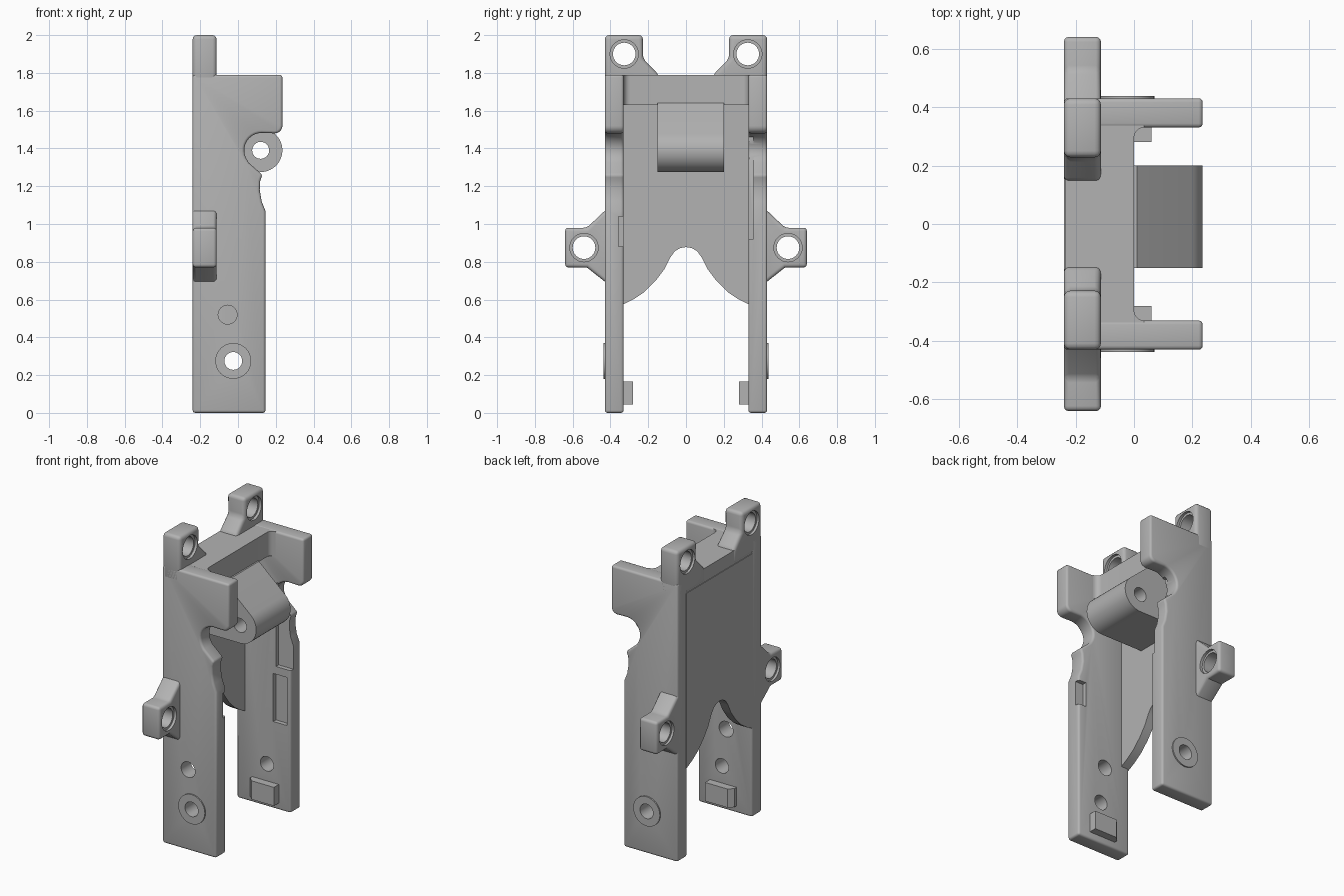
import bpy, bmesh, math
from mathutils import Vector

cube = bpy.data.objects.get("Cube")
if cube:
    bpy.data.objects.remove(cube, do_unlink=True)

grey = bpy.data.materials.new("plain grey")
grey.use_nodes = True
COLOUR = (0.45, 0.45, 0.45, 1)
grey.diffuse_color = COLOUR
grey.node_tree.nodes["Principled BSDF"].inputs["Base Color"].default_value = COLOUR

# Maps profile coordinates (u, v) and a depth d along the named axis to space
PLACE = {"x": lambda u, v, d: (d, u, v),
         "y": lambda u, v, d: (u, d, v),
         "z": lambda u, v, d: (u, v, d)}


def prism(name, points, axis, low, high, bevel=0):
    """Extrude a closed profile along an axis, optionally rounding its edges."""
    bm = bmesh.new()
    base = [bm.verts.new(PLACE[axis](u, v, low)) for u, v in points]
    face = bm.faces.new(base)
    moved = bmesh.ops.extrude_face_region(bm, geom=[face])["geom"]
    step = Vector(PLACE[axis](0, 0, high - low))
    bmesh.ops.translate(bm, vec=step, verts=[g for g in moved if isinstance(g, bmesh.types.BMVert)])
    bmesh.ops.recalc_face_normals(bm, faces=bm.faces)
    mesh = bpy.data.meshes.new(name)
    bm.to_mesh(mesh)
    bm.free()
    mesh.materials.append(grey)
    ob = bpy.data.objects.new(name, mesh)
    bpy.context.collection.objects.link(ob)
    if bevel:
        mod = ob.modifiers.new("round edges", "BEVEL")
        mod.width, mod.segments = bevel, 3
        mod.limit_method, mod.angle_limit = "ANGLE", math.radians(40)
    return ob


def arc(u, v, r, start=0, end=360, n=32):
    full = end - start == 360
    angles = [math.radians(start + (end - start) * i / n) for i in range(n if full else n + 1)]
    return [(u + r * math.cos(a), v + r * math.sin(a)) for a in angles]


def box(u0, v0, u1, v1):
    return [(u0, v0), (u1, v0), (u1, v1), (u0, v1)]


def finish(ob, cutters=()):
    """Apply the modifiers, cut the holes and shade."""
    for cutter in cutters:
        cutter.hide_render = True
        mod = ob.modifiers.new("cut", "BOOLEAN")
        mod.operation, mod.solver, mod.object = "DIFFERENCE", "EXACT", cutter
    bpy.ops.object.select_all(action="DESELECT")
    ob.select_set(True)
    bpy.context.view_layer.objects.active = ob
    for mod in list(ob.modifiers):
        bpy.ops.object.modifier_apply(modifier=mod.name)
    for cutter in cutters:
        bpy.data.objects.remove(cutter, do_unlink=True)
    bpy.ops.object.shade_smooth_by_angle(angle=math.radians(35))


BACK = -0.24
PIN = (-0.025, 0.275)

# Side plates with the forward arm, hinge notch and finger notch
side_profile = ([(BACK, 0), (0.145, 0), (0.145, 1.07), (0.125, 1.12), (0.115, 1.18),
                 (0.118, 1.23), (0.13, 1.26), (0.056, 1.325)]
                + arc(0.125, 1.39, 0.092, 205, 90, 10)
                + arc(0.195, 1.52, 0.04, 270, 360, 6)
                + [(0.235, 1.79), (BACK, 1.79)])
for side, label in ((-1, "front"), (1, "rear")):
    low, high = sorted((side * 0.33, side * 0.43))
    plate = prism(label + "_side_plate", side_profile, "y", low, high, 0.014)
    cutters = [prism("pin_cutter", arc(*PIN, 0.047), "y", low - 0.1, high + 0.1)]
    inner = sorted((side * 0.2, side * 0.358))
    if side < 0:
        cutters.append(prism("hole_cutter", arc(-0.055, 0.52, 0.05), "y", low - 0.1, high + 0.1))
        cutters.append(prism("notch_cutter", box(0.09, 0.88, 0.2, 1.04), "y", *inner))
    else:
        cutters.append(prism("pocket_cutter", box(0.02, 0.56, 0.12, 0.87), "y", *inner))
        cutters.append(prism("step_cutter", box(0.04, 0.92, 0.2, 1.46), "y", *inner))
    finish(plate, cutters)

    # Raised ring around the pin hole
    ring = prism(label + "_pin_ring", arc(*PIN, 0.095), "y", *sorted((side * 0.42, side * 0.438)))
    finish(ring, [prism("ring_cutter", arc(*PIN, 0.047), "y", *sorted((side * 0.4, side * 0.5)))])

    # Chamfered catch on the inside of the foot
    catch = [(-0.13, side * 0.34), (-0.13, side * 0.31), (-0.1, side * 0.28),
             (0.06, side * 0.28), (0.06, side * 0.34)]
    finish(prism(label + "_catch", catch, "z", 0.045, 0.165))

    # Upper and lower mounting ears, each with a countersunk hole
    ears = {
        "upper": ([(0.43, 1.7), (0.43, 2), (0.228, 2), (0.228, 1.875), (0.143, 1.79),
                   (0.143, 1.7)], (0.327, 1.9)),
        "lower": ([(0.4, 1.1), (0.43, 1.07), (0.525, 0.98), (0.64, 0.98), (0.64, 0.77),
                   (0.525, 0.77), (0.43, 0.695), (0.4, 0.67)], (0.54, 0.875)),
    }
    for level, (shape, (y, z)) in ears.items():
        ear = prism(f"{label}_{level}_ear", [(side * u, v) for u, v in shape], "x",
                    BACK, -0.113, 0.022)
        bore = prism("bore_cutter", arc(side * y, z, 0.06), "x", -0.4, 0.1)
        sink = prism("sink_cutter", arc(side * y, z, 0.075), "x", -0.13, 0.1)
        sink_back = prism("sink_cutter", arc(side * y, z, 0.075), "x", -0.4, -0.225)
        finish(ear, [bore, sink, sink_back])

# Back panel with the arched lower edge
half_arch = [(0.34, 0.57), (0.28, 0.6), (0.22, 0.64), (0.16, 0.7), (0.115, 0.76),
             (0.085, 0.82), (0.06, 0.855), (0.03, 0.873)]
arch = half_arch + [(0, 0.878)] + [(-y, z) for y, z in reversed(half_arch)]
finish(prism("back_panel", arch + [(-0.34, 1.7), (0.34, 1.7)], "x", BACK, -0.18))

# Top bar with filleted inner corners
half_bar = arc(0.035, 0.295, 0.035, 90, 180, 6)
bar = ([(BACK + 0.004, -0.36), (0.035, -0.36)] + [(x, -y) for x, y in half_bar]
       + half_bar[::-1] + [(0.035, 0.36), (BACK + 0.004, 0.36)])
finish(prism("top_bar", bar, "z", 1.63, 1.788))

# Hinge block: rounded nose, flat underside, sloping top
nose = arc(0.12, 1.39, 0.115, -90, 48, 16)
hinge = prism("hinge_block", [(-0.2, 1.275)] + nose + [(0.01, 1.64), (-0.2, 1.64)],
              "y", -0.15, 0.2)
finish(hinge, [prism("hinge_cutter", arc(0.12, 1.39, 0.045), "y", -0.3, 0.3)])
